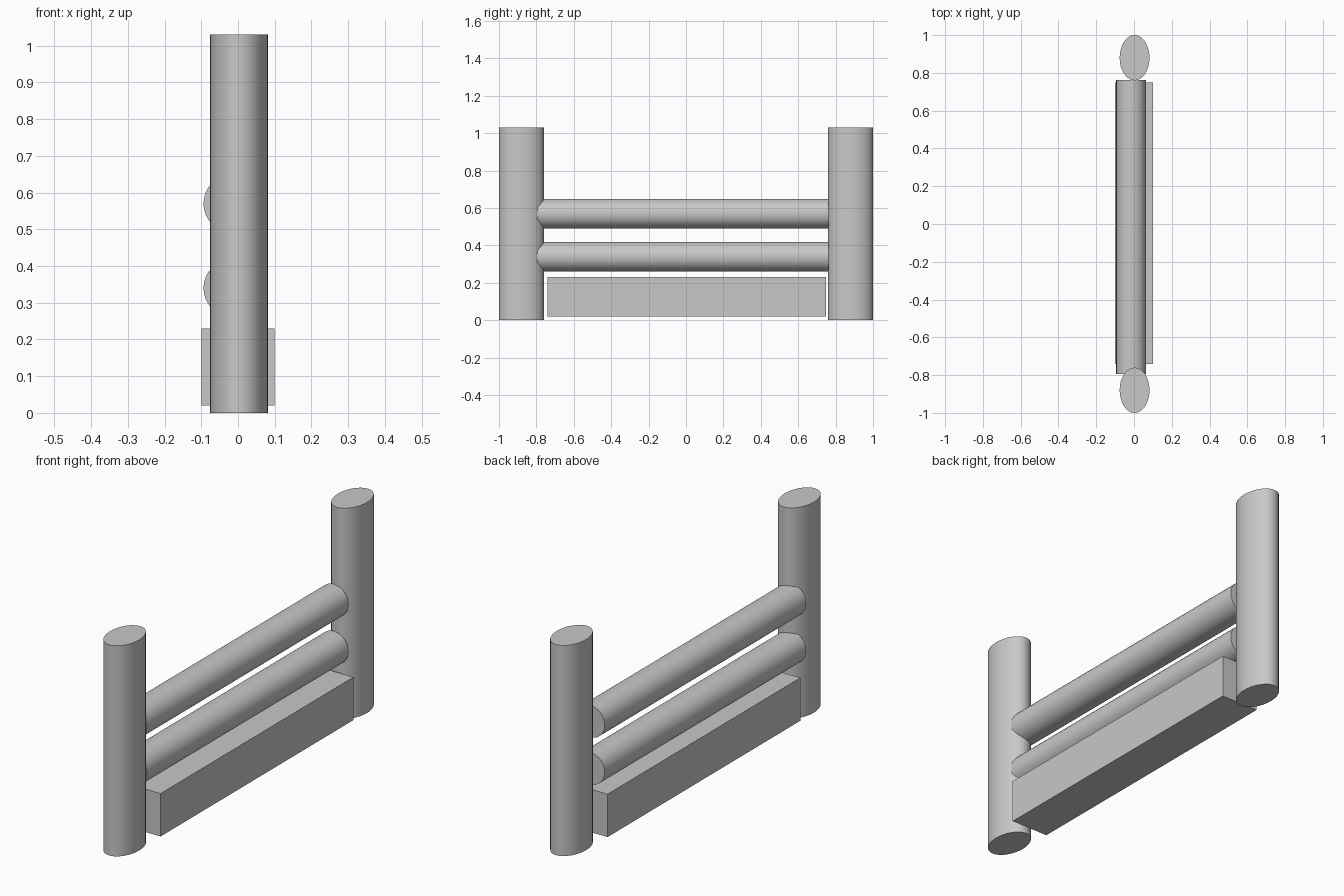
import bpy
import math

default_cube = bpy.data.objects.get("Cube")
if default_cube:
    bpy.data.objects.remove(default_cube, do_unlink=True)

GREY = (0.58, 0.58, 0.58, 1)
grey = bpy.data.materials.new("plain grey")
grey.use_nodes = True
grey.diffuse_color = GREY
shader = next(n for n in grey.node_tree.nodes if n.type == "BSDF_PRINCIPLED")
shader.inputs["Base Color"].default_value = GREY


def finish(name, scale):
    obj = bpy.context.object
    obj.name = name
    obj.scale = scale
    bpy.ops.object.transform_apply(location=False, rotation=True, scale=True)
    obj.data.materials.append(grey)
    return obj


def cylinder(name, location, scale, rotation=(0, 0, 0)):
    bpy.ops.mesh.primitive_cylinder_add(vertices=32, radius=1, depth=1,
                                        location=location, rotation=rotation)
    finish(name, scale)
    bpy.ops.object.shade_smooth_by_angle(angle=math.radians(30))


# Oval end posts
POST_HEIGHT = 1.03
for name, side in (("front_post", -1), ("back_post", 1)):
    cylinder(name, (0.003, side * 0.88, POST_HEIGHT / 2), (0.079, 0.12, POST_HEIGHT))

# Round rails, running a little into the front post
RAIL_START, RAIL_END = -0.795, 0.763
for name, height in (("lower_rail", 0.34), ("upper_rail", 0.57)):
    cylinder(name, (-0.015, (RAIL_START + RAIL_END) / 2, height),
             (0.079, 0.079, RAIL_END - RAIL_START), (math.pi / 2, 0, 0))

# Square base beam between the posts
bpy.ops.mesh.primitive_cube_add(size=1, location=(0, 0.004, 0.125))
finish("base_beam", (0.2, 1.49, 0.21))
